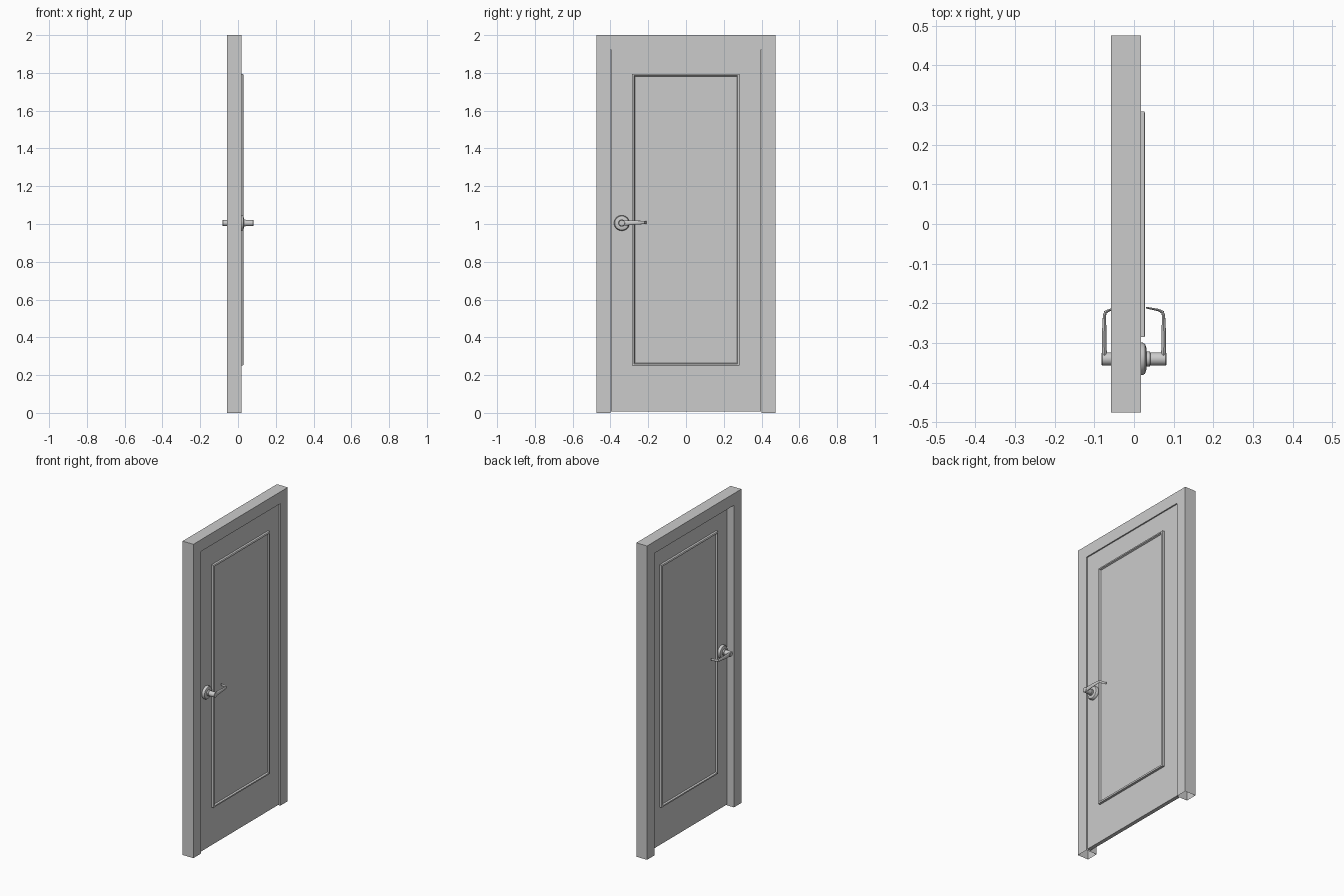
import bpy, bmesh
from math import sin, cos, pi, radians

if "Cube" in bpy.data.objects:
    bpy.data.objects.remove(bpy.data.objects["Cube"])


def make_object(name, bm, mirror=False, smooth=False):
    bmesh.ops.recalc_face_normals(bm, faces=bm.faces)
    mesh = bpy.data.meshes.new(name)
    bm.to_mesh(mesh)
    bm.free()
    ob = bpy.data.objects.new(name, mesh)
    bpy.context.collection.objects.link(ob)
    if mirror:
        ob.modifiers.new("both_sides", 'MIRROR').use_axis = (True, False, False)
    if smooth:
        bpy.ops.object.select_all(action='DESELECT')
        ob.select_set(True)
        bpy.context.view_layer.objects.active = ob
        bpy.ops.object.shade_smooth_by_angle(angle=radians(35))
    return ob


def loft(bm, rings, cap_start=True, cap_end=True):
    """Skin a list of closed point rings."""
    loops = [[bm.verts.new(p) for p in ring] for ring in rings]
    for a, b in zip(loops, loops[1:]):
        n = len(a)
        for i in range(n):
            j = (i + 1) % n
            bm.faces.new((a[i], a[j], b[j], b[i]))
    if cap_start:
        bm.faces.new(loops[0])
    if cap_end:
        bm.faces.new(loops[-1])


# door frame: U-shaped profile, open at the foot of each jamb
outline = [(-0.475, 0), (-0.475, 2), (0.475, 2), (0.475, 0),
           (0.40, 0), (0.40, 1.925), (-0.40, 1.925), (-0.40, 0)]
bm = bmesh.new()
loft(bm, [[(x, y, z) for y, z in outline] for x in (-0.058, 0.018)])
feet = [f for f in bm.faces if all(v.co.z < 0.001 for v in f.verts)]
bmesh.ops.delete(bm, geom=feet, context='FACES_ONLY')
make_object("door_frame", bm)


def rect(x, y0, y1, z0, z1):
    return [(x, y0, z0), (x, y1, z0), (x, y1, z1), (x, y0, z1)]


# door leaf
D = 0.012
bm = bmesh.new()
loft(bm, [rect(x, -0.398, 0.398, 0.008, 1.923) for x in (-D, D)])
make_object("door_leaf", bm)

# moulded panel on both faces: (inset, x) profile
bm = bmesh.new()
profile = [(0, D), (0, 0.026), (0.003, 0.028), (0.010, 0.028), (0.014, 0.018)]
loft(bm, [rect(x, -0.285 + i, 0.283 - i, 0.25 + i, 1.795 - i) for i, x in profile],
     cap_start=False)
make_object("moulded_panel", bm, mirror=True)

# handle rose and spindle: lathe along x, (x, radius) profile
HY, HZ, N = -0.34, 1.005, 32
bm = bmesh.new()
lathe = [(D, 0.041), (0.022, 0.041), (0.028, 0.037), (0.031, 0.028), (0.031, 0.019),
         (0.040, 0.019), (0.041, 0.0165), (0.080, 0.0165), (0.0815, 0.015)]
loft(bm, [[(x, HY + r * cos(2 * pi * k / N), HZ + r * sin(2 * pi * k / N))
           for k in range(N)] for x, r in lathe], cap_start=False)
make_object("handle_rose", bm, mirror=True, smooth=True)

# lever: x, y, z of the centre, section direction (x, y), half thickness, half height
stations = [
    (0.074, -0.338, 1.005, 1, 0, 0.006, 0.014),
    (0.075, -0.310, 1.006, 1, 0, 0.006, 0.013),
    (0.075, -0.272, 1.007, 1, 0, 0.0055, 0.011),
    (0.0745, -0.232, 1.008, 1, 0, 0.004, 0.009),
    (0.072, -0.222, 1.008, 0.7, 0.7, 0.004, 0.008),
    (0.062, -0.217, 1.008, 0.15, 1, 0.003, 0.008),
    (0.030, -0.2105, 1.008, 0.15, 1, 0.002, 0.007)]
M = 16
bm = bmesh.new()
rings = []
for x, y, z, dx, dy, t, h in stations:
    rings.append([(x + dx * t * cos(2 * pi * k / M), y + dy * t * cos(2 * pi * k / M),
                   z + h * sin(2 * pi * k / M)) for k in range(M)])
loft(bm, rings)
make_object("handle_lever", bm, mirror=True, smooth=True)
